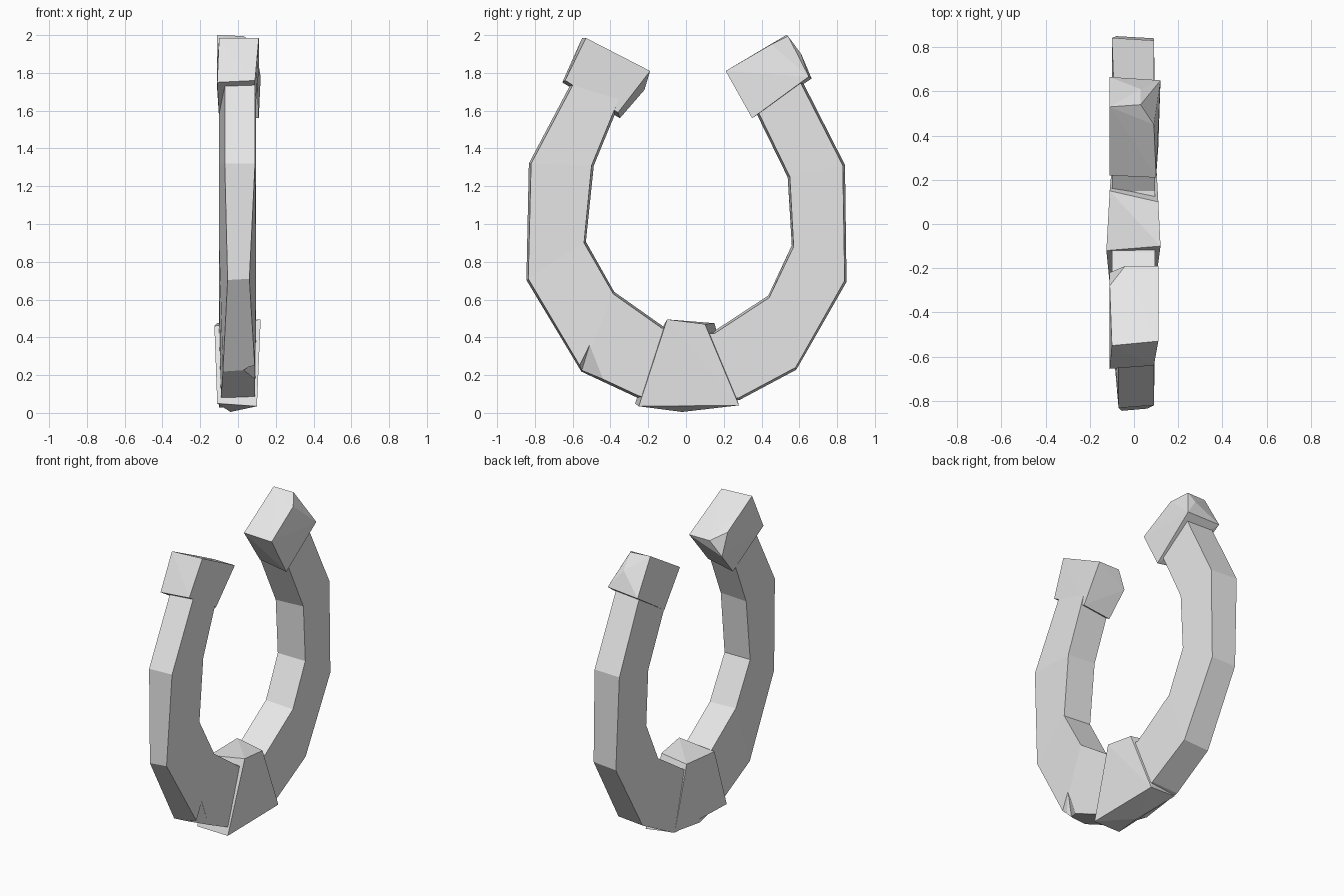
import bpy
import bmesh
from mathutils import Vector

default_cube = bpy.data.objects.get("Cube")
if default_cube:
    bpy.data.objects.remove(default_cube, do_unlink=True)

# One plain metal grey for everything
metal = bpy.data.materials.new("worn_grey_metal")
metal.use_nodes = True
metal.diffuse_color = (0.8, 0.8, 0.8, 1)
for node in metal.node_tree.nodes:
    if node.type == "BSDF_PRINCIPLED":
        node.inputs["Base Color"].default_value = metal.diffuse_color


def make_object(name, mesh_builder):
    """Turn a finished bmesh into a flat shaded object."""
    bmesh.ops.recalc_face_normals(mesh_builder, faces=mesh_builder.faces)
    mesh = bpy.data.meshes.new(name)
    mesh_builder.to_mesh(mesh)
    mesh_builder.free()
    mesh.materials.append(metal)
    item = bpy.data.objects.new(name, mesh)
    bpy.context.collection.objects.link(item)
    return item


def hewn_block(name, corners):
    """Roughly hewn convex block wrapped around its corner points."""
    builder = bmesh.new()
    for corner in corners:
        builder.verts.new(corner)
    result = bmesh.ops.convex_hull(builder, input=builder.verts)
    loose = set(result["geom_interior"]) | set(result["geom_unused"])
    bmesh.ops.delete(builder, geom=[g for g in loose if isinstance(g, bmesh.types.BMVert)],
                     context="VERTS")
    return make_object(name, builder)


def curved_band(name, stations, flare):
    """Sweep a four sided section; the right side is slightly thicker."""
    builder = bmesh.new()
    rings = []
    for outer_y, outer_z, inner_y, inner_z, right, left in stations:
        outer = Vector((0, outer_y, outer_z))
        inner = Vector((0, inner_y, inner_z))
        grow = (outer - inner).normalized() * flare
        section = [
            outer + Vector((left, 0, 0)),
            inner + Vector((0.095, 0, 0)),
            inner - grow + Vector((-0.1, 0, 0)),
            outer + grow + Vector((right, 0, 0)),
        ]
        rings.append([builder.verts.new(point) for point in section])
    for ring, following in zip(rings, rings[1:]):
        for i in range(4):
            j = (i + 1) % 4
            builder.faces.new((ring[i], ring[j], following[j], following[i]))
    builder.faces.new(rings[0])
    builder.faces.new(reversed(rings[-1]))
    return make_object(name, builder)


# Horseshoe band: outer y z, inner y z, outer edge x on the right and left
band = curved_band("horseshoe_band", [
    (-0.56, 1.81, -0.34, 1.7, -0.07, 0.09),
    (-0.82, 1.32, -0.5, 1.31, -0.07, 0.09),
    (-0.835, 0.71, -0.54, 0.9, -0.055, 0.06),
    (-0.55, 0.23, -0.385, 0.63, -0.08, 0.09),
    (-0.25, 0.09, -0.13, 0.45, -0.09, 0.09),
    (0, 0.04, 0, 0.42, -0.1, 0.09),
    (0.28, 0.08, 0.15, 0.42, -0.1, 0.09),
    (0.58, 0.24, 0.44, 0.61, -0.09, 0.09),
    (0.84, 0.7, 0.57, 0.88, -0.08, 0.09),
    (0.83, 1.31, 0.55, 1.25, -0.1, 0.09),
    (0.58, 1.8, 0.34, 1.68, -0.09, 0.09),
], 0.012)

# Chip knocked out of the lower front edge
chip_cutter = hewn_block("chip_cutter", [
    (0.09, -0.51, 0.36), (0.2, -0.51, 0.36),
    (0.03, -0.55, 0.23), (0.03, -0.6, 0.15),
    (0.09, -0.44, 0.18), (0.2, -0.43, 0.15),
    (0.2, -0.63, 0.17),
])
chip_cutter.hide_render = True
cut = band.modifiers.new("chip", "BOOLEAN")
cut.operation = "DIFFERENCE"
cut.solver = "EXACT"
cut.object = chip_cutter
bpy.context.view_layer.objects.active = band
bpy.ops.object.modifier_apply(modifier=cut.name)
bpy.data.objects.remove(chip_cutter, do_unlink=True)

# Wedge shaped clamp at the bottom of the bend
hewn_block("bottom_clamp", [
    (0.12, -0.1, 0.495), (0.11, 0.1, 0.47),
    (-0.125, -0.12, 0.46), (-0.11, 0.15, 0.475),
    (0.1, -0.25, 0.035), (0.1, 0.28, 0.04),
    (-0.11, -0.27, 0.05), (-0.1, 0.26, 0.06),
    (-0.04, -0.02, 0.005),
])

# Front end cap with its inner right corner broken off
hewn_block("front_end_cap", [
    (0.11, -0.53, 1.985), (-0.1, -0.55, 1.985),
    (0.11, -0.19, 1.81), (-0.04, -0.19, 1.81),
    (-0.11, -0.28, 1.85), (-0.11, -0.22, 1.71),
    (0.09, -0.36, 1.59), (-0.1, -0.35, 1.56),
    (0.09, -0.64, 1.76), (-0.11, -0.655, 1.75),
])

# Back end cap with its outer left corner broken off
hewn_block("back_end_cap", [
    (-0.11, 0.53, 2.0), (0.03, 0.54, 1.995),
    (0.09, 0.45, 1.95), (0.12, 0.65, 1.78),
    (0.03, 0.61, 1.9), (-0.11, 0.665, 1.77),
    (0.1, 0.21, 1.81), (-0.11, 0.22, 1.81),
    (0.11, 0.35, 1.56), (-0.1, 0.37, 1.58),
])
